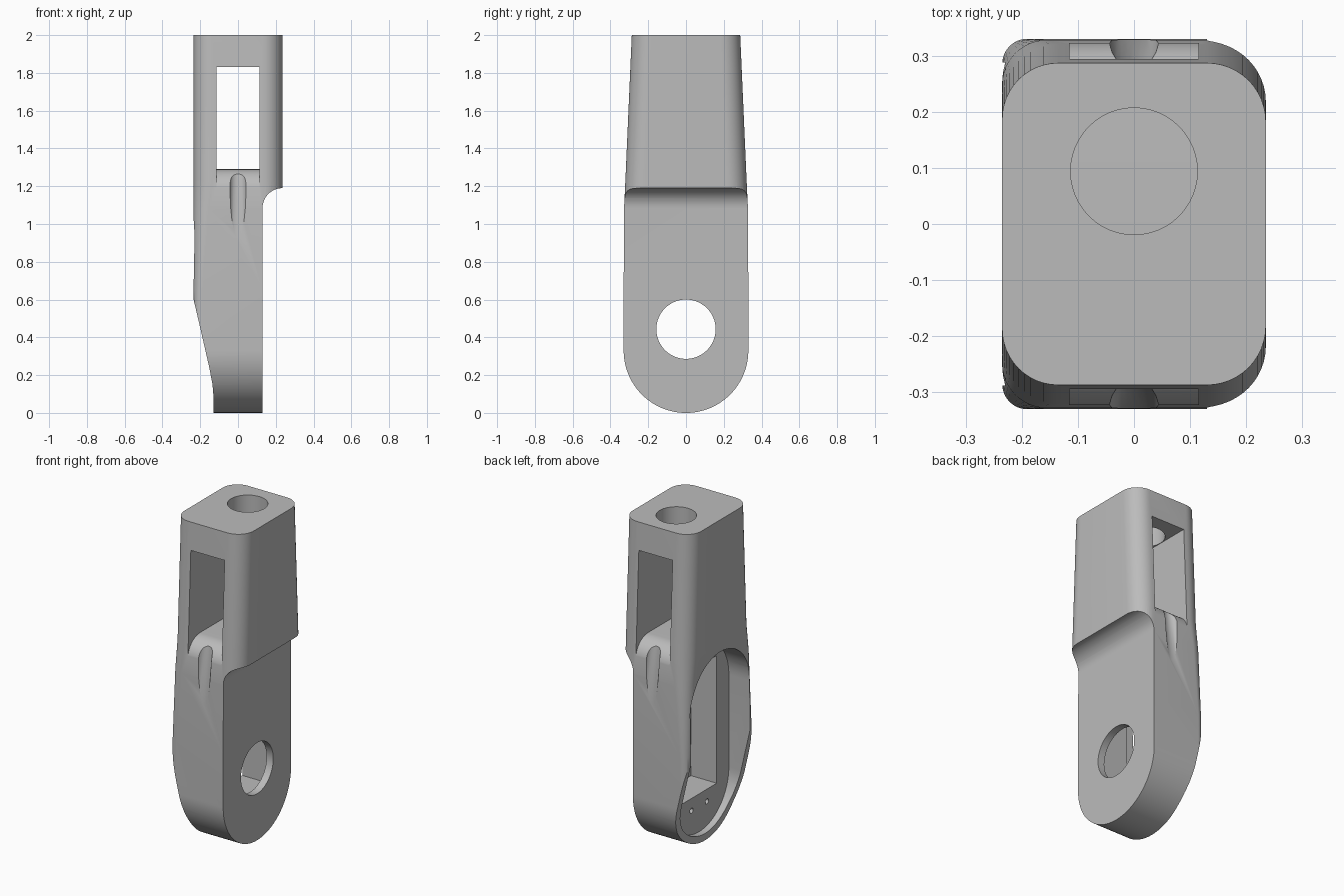
import bpy, bmesh, math
from mathutils import Vector

cube = bpy.data.objects.get("Cube")
if cube:
    bpy.data.objects.remove(cube, do_unlink=True)

grey = bpy.data.materials.new("plain grey")
grey.use_nodes = True
grey.diffuse_color = (0.5, 0.5, 0.5, 1)
grey.node_tree.nodes["Principled BSDF"].inputs["Base Color"].default_value = (0.5, 0.5, 0.5, 1)


def loft(name, rings):
    """Skin a stack of matching rings and cap both ends."""
    bm = bmesh.new()
    loops = [[bm.verts.new(p) for p in ring] for ring in rings]
    n = len(loops[0])
    for a, b in zip(loops, loops[1:]):
        for i in range(n):
            j = (i + 1) % n
            bm.faces.new((a[i], a[j], b[j], b[i]))
    bm.faces.new(loops[0][::-1])
    bm.faces.new(loops[-1])
    bmesh.ops.recalc_face_normals(bm, faces=bm.faces)
    mesh = bpy.data.meshes.new(name)
    bm.to_mesh(mesh)
    bm.free()
    mesh.materials.append(grey)
    ob = bpy.data.objects.new(name, mesh)
    bpy.context.collection.objects.link(ob)
    return ob


def prism(name, outline, axis, lo, hi):
    """Extrude a flat outline along x or y."""
    place = (lambda p, d: (d, p[0], p[1])) if axis == "x" else (lambda p, d: (p[0], d, p[1]))
    return loft(name, [[place(p, d) for p in outline] for d in (lo, hi)])


def arc(cx, cy, r, start, end, steps=12):
    angles = [math.radians(start + (end - start) * i / steps) for i in range(steps + 1)]
    return [(cx + r * math.cos(a), cy + r * math.sin(a)) for a in angles]


def box(name, x, y, z):
    return prism(name, [(y[0], z[0]), (y[1], z[0]), (y[1], z[1]), (y[0], z[1])], "x", *x)


def rod(name, a, b, r, steps=48):
    """Round bar between two points."""
    a, b = Vector(a), Vector(b)
    turn = (b - a).to_track_quat("Z", "Y")
    ring = [turn @ Vector((x, y, 0)) for x, y in arc(0, 0, r, 0, 360, steps)[:-1]]
    return loft(name, [[p + end for p in ring] for end in (a, b)])


def combine(body, tool, operation="DIFFERENCE"):
    mod = body.modifiers.new(tool.name, "BOOLEAN")
    mod.operation, mod.solver, mod.object = operation, "EXACT", tool
    bpy.context.view_layer.objects.active = body
    bpy.ops.object.modifier_apply(modifier=mod.name)
    bpy.data.objects.remove(tool, do_unlink=True)


def section(z, half_y, r_left, r_right, half_x=0.235):
    """Rounded rectangle with its own corner radius on each side."""
    pts = []
    for sx, sy, r, start in ((1, 1, r_right, 0), (-1, 1, r_left, 90),
                             (-1, -1, r_left, 180), (1, -1, r_right, 270)):
        pts += arc(sx * (half_x - r), sy * (half_y - r), r, start, start + 90)
    return [(x, y, z) for x, y in pts]


# Tapered housing with rounded corners
body = loft("finger_link", [
    section(-0.1, 0.33, 0.045, 0.105), section(0.65, 0.33, 0.045, 0.105),
    section(1.08, 0.328, 0.08, 0.105), section(1.25, 0.32, 0.1, 0.105),
    section(2.0, 0.287, 0.1, 0.105)])

# Front silhouette: stepped one side, sloping foot on the other
front = [(-0.13, -0.2), (0.13, -0.2)]
front += arc(0.235, 1.085, 0.105, 180, 90)
front += [(0.4, 1.19), (0.4, 2.2), (-0.4, 2.2), (-0.4, 0.6), (-0.235, 0.6),
          (-0.2, 0.45), (-0.152, 0.24), (-0.135, 0.15), (-0.13, 0.09)]
combine(body, prism("front_shape", front, "y", -0.6, 0.6), "INTERSECT")

# Round lower end
side = arc(0, 0.33, 0.3301, 180, 360, 48) + [(0.3301, 2.2), (-0.3301, 2.2)]
combine(body, prism("side_shape", side, "x", -0.6, 0.6), "INTERSECT")

# Through slot whose floor rolls over at both ends
floor = [(y, 1.17 + z) for y, z in arc(0.205, 0, 0.12, 0, 90)]
slot = [(0.5, 1.83), (0.5, 1.17)] + floor
slot += [(-y, z) for y, z in reversed(floor)] + [(-0.5, 1.17), (-0.5, 1.83)]
combine(body, prism("slot", slot, "x", -0.115, 0.115))

# Round opening in the top
combine(body, rod("top_hole", (0, 0.094, 1.7), (0, 0.094, 2.2), 0.113))

# Cord grooves running down from the slot
for s in (-1, 1):
    combine(body, rod("groove", (0, s * 0.378, 0.9), (0, s * 0.31, 1.36), 0.045, 24))

# Long rounded recess in the left-hand cheek
recess = arc(0, 0.33, 0.288, 180, 360, 32) + arc(0, 0.9, 0.288, 0, 180, 32)
combine(body, prism("recess", recess, "x", -0.6, -0.09))

# Rectangular pocket, pivot hole and screw holes
combine(body, box("pocket", (-0.3, 0.085), (-0.17, 0.17), (0.275, 1.06)))
combine(body, rod("pivot_hole", (-0.05, 0, 0.443), (0.4, 0, 0.443), 0.157, 64))
for y in (-0.075, 0.075):
    for z in (0.2, 1.12):
        combine(body, rod("screw_hole", (-0.2, y, z), (-0.01, y, z), 0.016, 16))

bpy.ops.object.select_all(action="DESELECT")
body.select_set(True)
bpy.context.view_layer.objects.active = body
bpy.ops.object.shade_smooth_by_angle(angle=math.radians(30))
